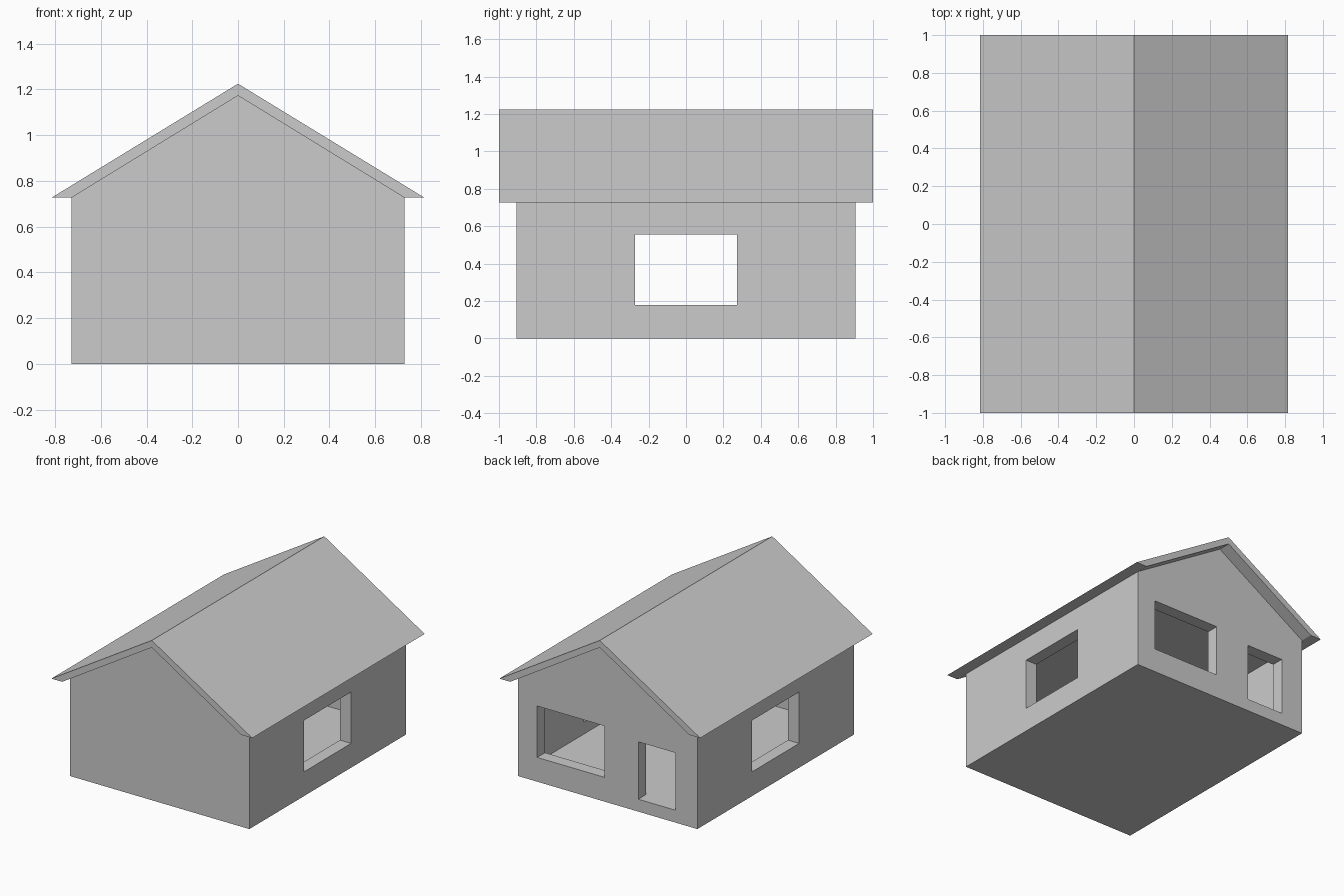
import bpy

if "Cube" in bpy.data.objects:
    bpy.data.objects.remove(bpy.data.objects["Cube"])

U = 1 / 11                      # wall thickness, also the base module
WALL_X, WALL_Y = 8 * U, 0.907   # half sizes of the walls
EAVE, GABLE, RIDGE = 0.727, 1.173, 1.225
ROOF_X = 0.815


def extrude_profile(name, profile, half_depth):
    """Extrude an (x, z) profile along y, from -half_depth to +half_depth."""
    n = len(profile)
    verts = [(x, y, z) for y in (-half_depth, half_depth) for x, z in profile]
    faces = [tuple(range(n)), tuple(range(2 * n - 1, n - 1, -1))]
    faces += [(i, i + n, (i + 1) % n + n, (i + 1) % n) for i in range(n)]
    mesh = bpy.data.meshes.new(name)
    mesh.from_pydata(verts, [], faces)
    obj = bpy.data.objects.new(name, mesh)
    bpy.context.collection.objects.link(obj)
    return obj


def cut_box(target, name, x, y, z):
    """Cut a box given by its (min, max) ranges out of the target."""
    profile = [(x[0], z[0]), (x[1], z[0]), (x[1], z[1]), (x[0], z[1])]
    cutter = extrude_profile(name, profile, (y[1] - y[0]) / 2)
    cutter.location.y = (y[0] + y[1]) / 2
    cutter.hide_render = True
    cutter.hide_viewport = False
    cutter.display_type = 'WIRE'
    mod = target.modifiers.new(name, 'BOOLEAN')
    mod.operation = 'DIFFERENCE'
    mod.solver = 'EXACT'
    mod.object = cutter


# House body with gable ends
walls = extrude_profile("walls", [
    (-WALL_X, 0), (WALL_X, 0), (WALL_X, EAVE), (0, GABLE), (-WALL_X, EAVE)], WALL_Y)

# Hollow room with floor slab and flat ceiling
room_x, room_y = WALL_X - U, WALL_Y - U
cut_box(walls, "room_cutter", (-room_x, room_x), (-room_y, room_y), (U, 7 * U))

# Window openings: one straight through both side walls, one in the back
WINDOW_Z = (0.178, 0.555)
cut_box(walls, "side_windows_cutter", (-1, 1), (-3 * U, 3 * U), WINDOW_Z)
cut_box(walls, "back_window_cutter", (0.028, 0.573), (0.7, 1.1), WINDOW_Z)

# Back door opening, flush with the floor
cut_box(walls, "back_door_cutter", (-0.548, -0.248), (0.7, 1.1), (U, 0.512))

# Overhanging gable roof with flat-cut eaves
extrude_profile("roof", [
    (-ROOF_X, EAVE), (-WALL_X, EAVE), (0, GABLE),
    (WALL_X, EAVE), (ROOF_X, EAVE), (0, RIDGE)], 1.0)
